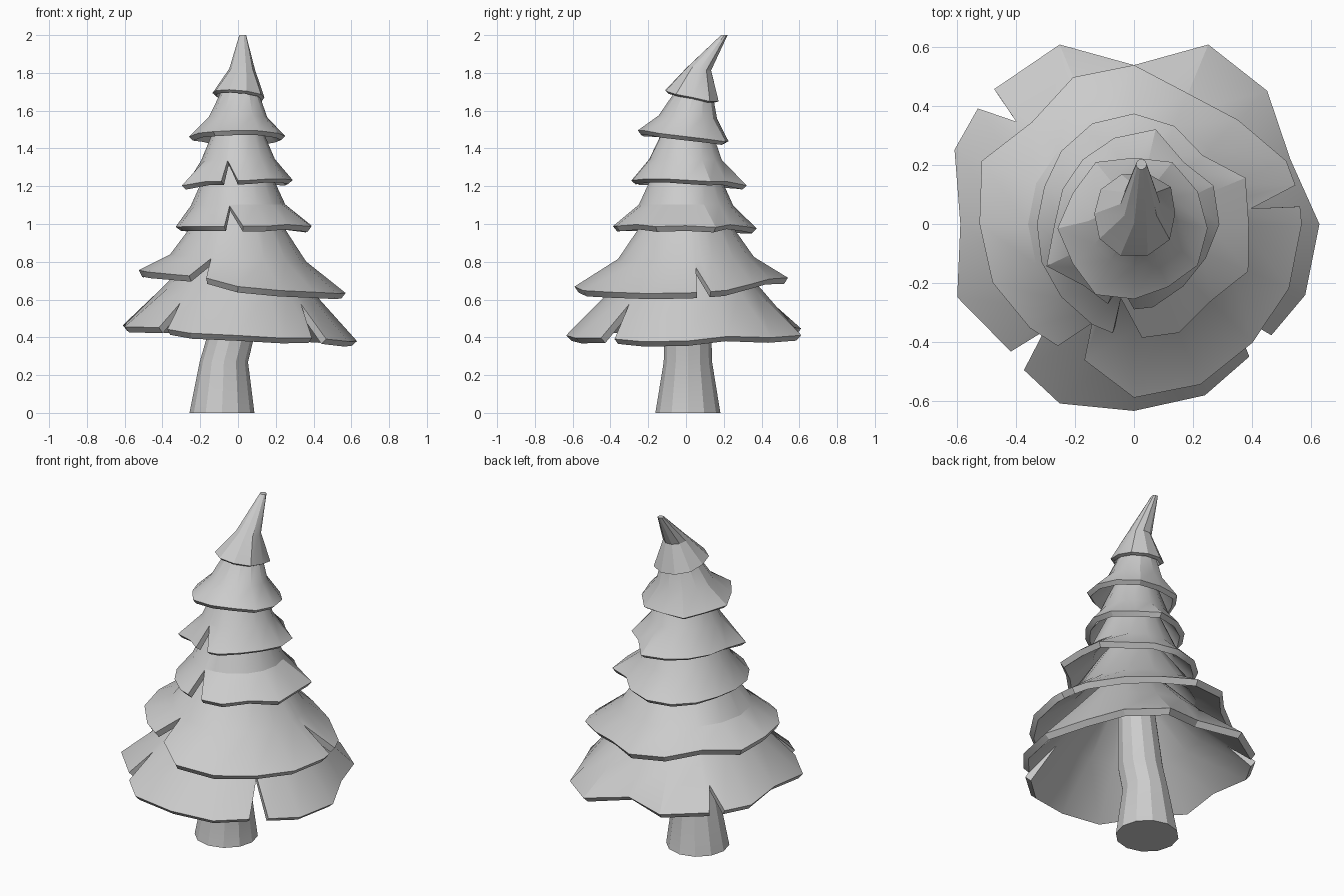
import bpy, bmesh, math
from mathutils import Vector

if "Cube" in bpy.data.objects:
    bpy.data.objects.remove(bpy.data.objects["Cube"])


def finish(name, bm, thick=0):
    bm.normal_update()
    me = bpy.data.meshes.new(name)
    bm.to_mesh(me)
    bm.free()
    ob = bpy.data.objects.new(name, me)
    bpy.context.collection.objects.link(ob)
    bpy.ops.object.select_all(action='DESELECT')
    ob.select_set(True)
    bpy.context.view_layer.objects.active = ob
    if thick:
        mod = ob.modifiers.new("thickness", 'SOLIDIFY')
        mod.thickness, mod.offset = thick, -1
        bpy.ops.object.modifier_apply(modifier=mod.name)
    bpy.ops.object.shade_smooth_by_angle(angle=math.radians(25))
    return ob


def polar(cx, cy, z, r, deg):
    a = math.radians(deg)
    return Vector((cx + r * math.cos(a), cy + r * math.sin(a), z))


def loft(rings, cap_start, cap_end):
    bm = bmesh.new()
    vs = [[bm.verts.new(p) for p in ring] for ring in rings]
    n = len(vs[0])
    for lo, hi in zip(vs, vs[1:]):
        for i in range(n):
            j = (i + 1) % n
            bm.faces.new((lo[i], lo[j], hi[j], hi[i]))
    if cap_start:
        bm.faces.new(vs[0][::-1])
    if cap_end:
        bm.faces.new(vs[-1])
    return bm


def tier(name, rim, radii, tilt, mid, top, notches=(), thick=0.035, cap=False):
    """Skirt from a ragged tilted rim through two rings; notch = (start, apex, end, depth)."""
    cx, cy, z0 = rim
    n = len(radii)
    step = 360 / n
    mean = sum(radii) / n
    pts = [(i * step, 0) for i in range(n)
           if not any(s - 5 < i * step < e + 5 for s, _, e, _ in notches)]
    for s, a, e, d in notches:
        pts += [(s, 0), (a, d), (e, 0)]
    pts.sort()
    rings = [[], [], []]
    for deg, depth in pts:
        k, f = int(deg // step), deg / step % 1
        r = radii[k % n] * (1 - f) + radii[(k + 1) % n] * f
        p = polar(cx, cy, z0, r, deg)
        p.z += tilt[0] * (p.x - cx) + tilt[1] * (p.y - cy) + 0.25 * (mean - r)
        m = polar(*mid, deg)
        m.z += 0.5 * (tilt[0] * (m.x - mid[0]) + tilt[1] * (m.y - mid[1]))
        rings[0].append(p.lerp(m, depth))
        rings[1].append(m)
        rings[2].append(polar(*top, deg))
    return finish(name, loft(rings, False, cap), thick)


# Bent trunk
trunk = [(-.085, .01, 0, .172), (-.075, .01, .27, .128), (-.04, .01, .40, .125), (0, 0, .95, .09)]
finish("trunk", loft([[polar(*c, i * 30) for i in range(12)] for c in trunk], True, True))

# Branch tiers, bottom to top
tier("branch_tier_1", (0, 0, .425),
     [.63, .575, .64, .66, .54, .66, .66, .66, .59, .65, .60, .66, .635, .63, .59, .63],
     (-.07, .02), (0, 0, .65, .40), (0, 0, .90, .17),
     [(136, 139, 143.5, .5), (226, 230, 233, .65), (311, 318, 321, .75)], .04)
tier("branch_tier_2", (0, 0, .70),
     [.57, .56, .50, .48, .54, .54, .49, .56, .525, .52, .50, .48, .59, .59, .57, .57],
     (-.1, .03), (0, 0, .82, .36), (0, 0, 1.08, .18),
     [(6, 7.5, 13.5, .8), (238, 247, 250, .95)], .038)
tier("branch_tier_3", (0, 0, .985),
     [.39, .41, .33, .36, .375, .37, .35, .33, .33, .34, .35, .37, .385, .40, .37, .42],
     (.03, -.02), (0, 0, 1.10, .25), (0, 0, 1.32, .15),
     [(259, 260, 274, .95)], .035)
tier("branch_tier_4", (0, 0, 1.22),
     [.29, .30, .27, .33, .30, .28, .27, .30, .33, .27, .29, .29, .27, .31],
     (.04, -.03), (0, 0, 1.34, .195), (0, .01, 1.52, .12),
     [(252, 254, 270, .95)], .032)
tier("branch_tier_5", (0, -.015, 1.465),
     [.25, .25, .26, .24, .26, .24, .26, .24, .26, .24, .23, .25],
     (0, -.12), (0, .01, 1.565, .155), (.01, .045, 1.72, .09), (), .03)

# Leaning tree top
tier("tree_top", (0, .035, 1.68),
     [.14, .155, .145, .14, .14, .135, .145, .15, .15, .15],
     (-.08, -.2), (.022, .068, 1.82, .068), (.025, .203, 2.0, .018), (), .022, True)
